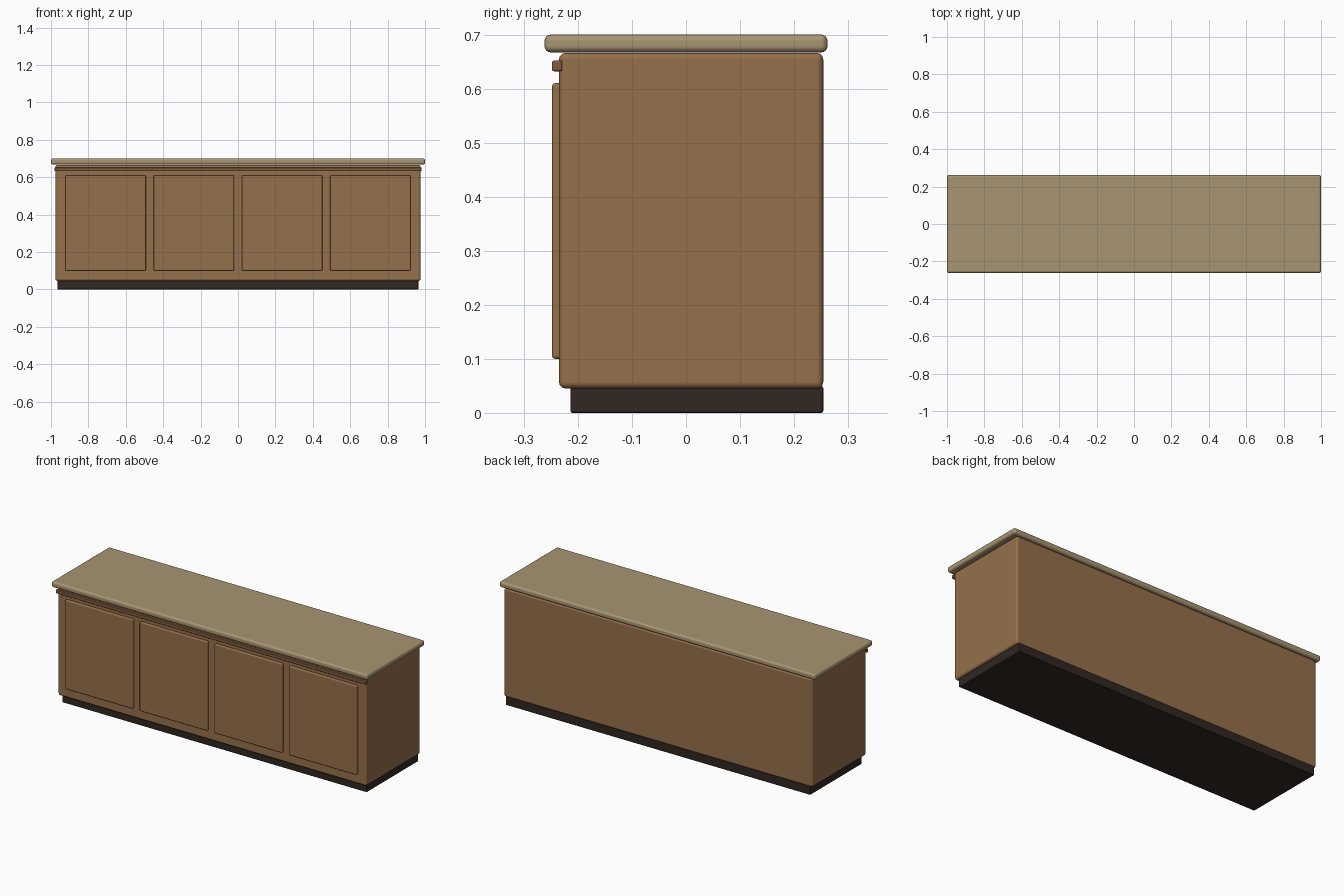
import bpy
import math

if "Cube" in bpy.data.objects:
    bpy.data.objects.remove(bpy.data.objects["Cube"])


def material(name, rgb):
    m = bpy.data.materials.new(name)
    m.diffuse_color = (*rgb, 1.0)
    m.use_nodes = True
    m.node_tree.nodes["Principled BSDF"].inputs["Base Color"].default_value = m.diffuse_color
    return m


wood = material("wood", (0.30, 0.16, 0.07))
trim_wood = material("trim_wood", (0.22, 0.105, 0.05))
counter = material("counter", (0.39, 0.30, 0.165))
dark = material("dark_base", (0.03, 0.02, 0.016))


def box(name, x, y, z, mat, radius, segments=3):
    """Rounded box spanning the (min, max) ranges x, y and z."""
    spans = (x, y, z)
    bpy.ops.mesh.primitive_cube_add(size=1, location=[(a + b) / 2 for a, b in spans])
    ob = bpy.context.object
    ob.name = name
    ob.scale = [b - a for a, b in spans]
    bpy.ops.object.transform_apply(location=False, rotation=False, scale=True)
    ob.data.materials.append(mat)
    bpy.ops.object.shade_smooth_by_angle(angle=math.radians(40))
    bevel = ob.modifiers.new("rounded_edges", 'BEVEL')
    bevel.width = radius
    bevel.segments = segments
    bevel.harden_normals = True
    return ob


# Recessed base, cabinet body and overhanging top
box("plinth", (-0.964, 0.964), (-0.214, 0.254), (0.0, 0.05), dark, 0.004, 2)
box("cabinet_body", (-0.976, 0.976), (-0.235, 0.254), (0.045, 0.666), wood, 0.012)
box("countertop", (-1.0, 1.0), (-0.262, 0.262), (0.667, 0.70), counter, 0.012, 4)

# Moulding strip under the top
box("front_moulding", (-0.981, 0.981), (-0.248, -0.229), (0.632, 0.652), trim_wood, 0.004, 2)

# Four raised door panels
for i in range(4):
    cx = (i - 1.5) * 0.472
    box(f"door_{i + 1}", (cx - 0.215, cx + 0.215), (-0.248, -0.228), (0.10, 0.61), wood, 0.006)
